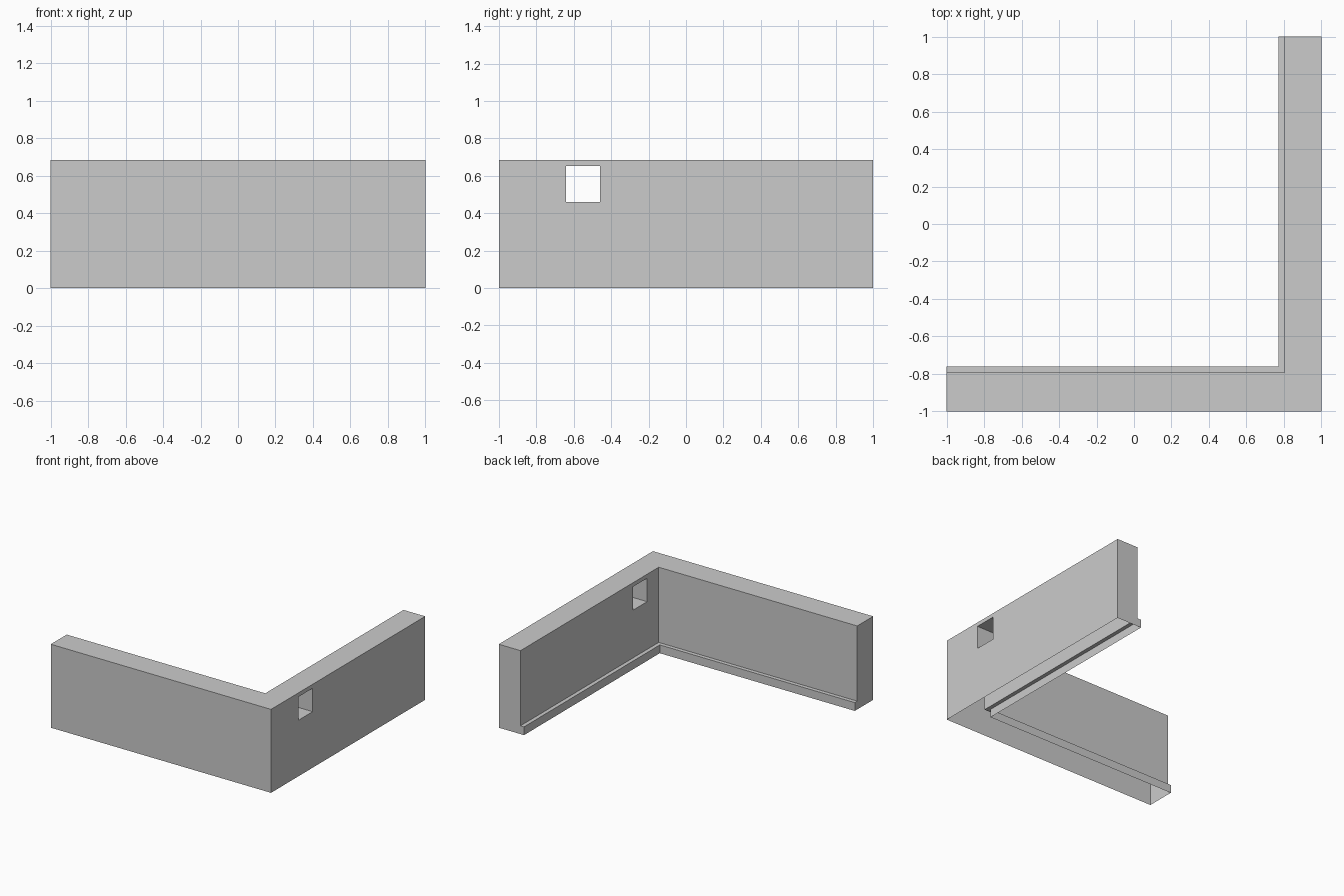
import bpy, bmesh

if "Cube" in bpy.data.objects:
    bpy.data.objects.remove(bpy.data.objects["Cube"])

HEIGHT = 0.685
LEDGE = 0.068                       # top of the skirting ledge
FRONT_Y = (-1.0, -0.793, -0.761)    # front wing: outer face, inner face, skirting face
RIGHT_X = (1.0, 0.803, 0.771)       # right wing: outer face, inner face, skirting face

# Cross-section: (index of the offset above, height)
PROFILE = [(0, 0), (0, HEIGHT), (1, HEIGHT), (1, LEDGE), (2, LEDGE), (2, 0)]


def make_object(name, bm):
    bmesh.ops.recalc_face_normals(bm, faces=bm.faces)
    mesh = bpy.data.meshes.new(name)
    bm.to_mesh(mesh)
    bm.free()
    obj = bpy.data.objects.new(name, mesh)
    bpy.context.collection.objects.link(obj)
    return obj


# L-shaped wall: the section swept from the left end, round the corner, to the back end
bm = bmesh.new()
rings = [
    [bm.verts.new((-1, FRONT_Y[i], z)) for i, z in PROFILE],
    [bm.verts.new((RIGHT_X[i], FRONT_Y[i], z)) for i, z in PROFILE],
    [bm.verts.new((RIGHT_X[i], 1, z)) for i, z in PROFILE],
]
n = len(PROFILE)
for a, b in zip(rings, rings[1:]):
    for k in range(n):
        j = (k + 1) % n
        bm.faces.new((a[k], a[j], b[j], b[k]))
bm.faces.new(rings[0])
bm.faces.new(rings[-1])
wall = make_object("corner_wall", bm)

# Square window through the right wing
bm = bmesh.new()
bmesh.ops.create_cube(bm, size=1)
bmesh.ops.scale(bm, vec=(0.5, 0.182, 0.192), verts=bm.verts)
bmesh.ops.translate(bm, vec=(0.9, -0.551, 0.556), verts=bm.verts)
cutter = make_object("window_cutter", bm)
cutter.hide_render = True

mod = wall.modifiers.new("window", 'BOOLEAN')
mod.operation = 'DIFFERENCE'
mod.solver = 'EXACT'
mod.object = cutter
bpy.context.view_layer.objects.active = wall
bpy.ops.object.modifier_apply(modifier=mod.name)
bpy.data.objects.remove(cutter)

# Open underside: the wall is a hollow shell
bm = bmesh.new()
bm.from_mesh(wall.data)
under = [f for f in bm.faces if all(v.co.z < 1e-4 for v in f.verts)]
bmesh.ops.delete(bm, geom=under, context='FACES')
bm.to_mesh(wall.data)
bm.free()
